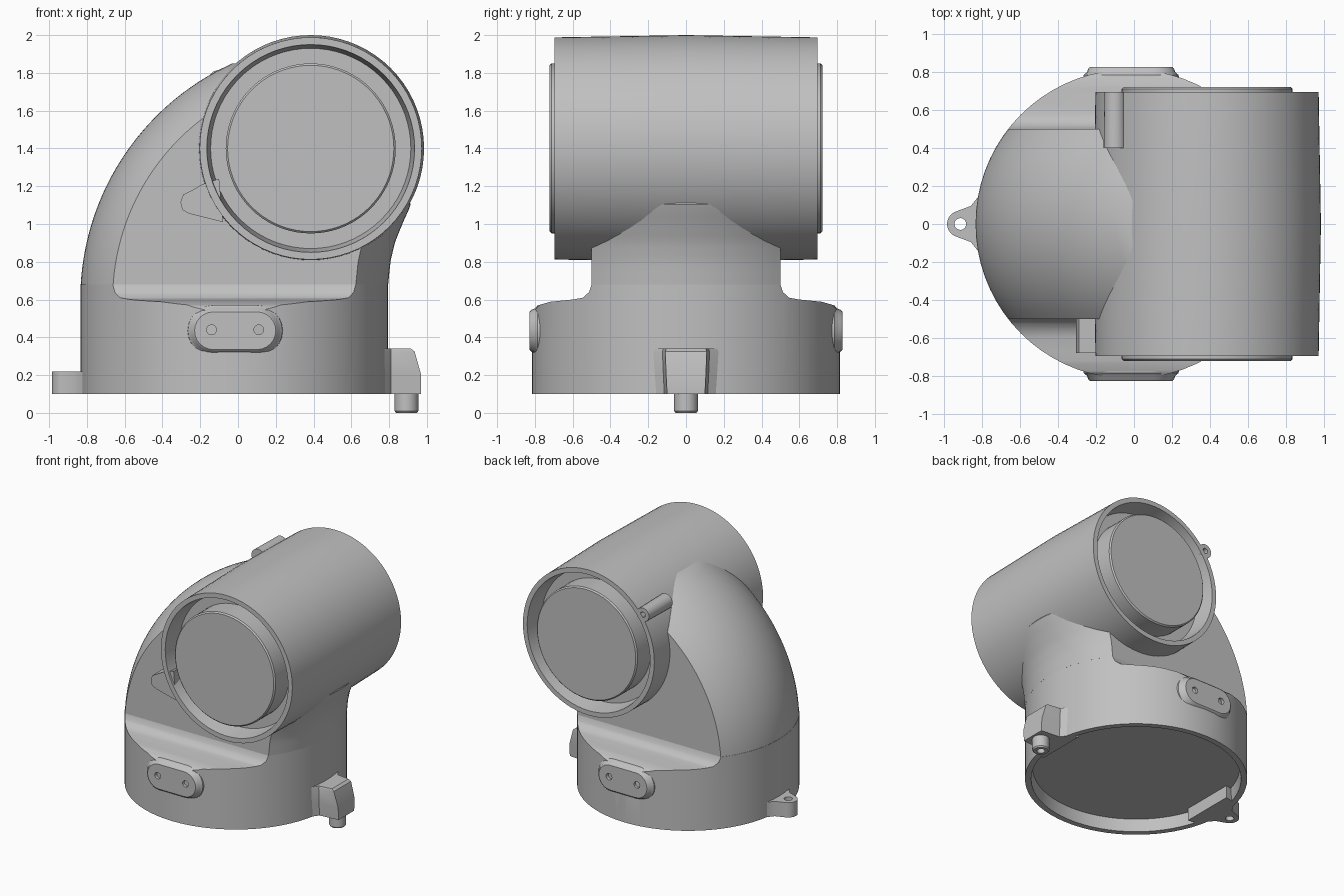
import bpy, bmesh, math

if "Cube" in bpy.data.objects:
    bpy.data.objects.remove(bpy.data.objects["Cube"])

grey = bpy.data.materials.new("housing grey")
grey.use_nodes = True
COLOR = (0.53, 0.53, 0.53, 1)
grey.diffuse_color = COLOR
grey.node_tree.nodes["Principled BSDF"].inputs["Base Color"].default_value = COLOR


def loft(name, rings, angle=35):
    """Skin a stack of equal-length point rings and cap both ends."""
    bm = bmesh.new()
    rows = [[bm.verts.new(p) for p in ring] for ring in rings]
    n = len(rows[0])
    for a, b in zip(rows, rows[1:]):
        for i in range(n):
            bm.faces.new((a[i], a[(i + 1) % n], b[(i + 1) % n], b[i]))
    bm.faces.new(rows[0])
    bm.faces.new(rows[-1])
    bmesh.ops.recalc_face_normals(bm, faces=bm.faces)
    mesh = bpy.data.meshes.new(name)
    bm.to_mesh(mesh)
    bm.free()
    obj = bpy.data.objects.new(name, mesh)
    mesh.materials.append(grey)
    bpy.context.collection.objects.link(obj)
    smooth(obj, angle)
    return obj


def select(obj):
    bpy.ops.object.select_all(action='DESELECT')
    obj.select_set(True)
    bpy.context.view_layer.objects.active = obj


def smooth(obj, angle=35):
    select(obj)
    bpy.ops.object.shade_smooth_by_angle(angle=math.radians(angle))


def lathe(name, profile, axis='Z', a=0, b=0, n=72):
    """Turn (radius, height) pairs round Z at (x, y) or round Y at (x, z)."""
    rings = []
    for r, h in profile:
        ring = []
        for i in range(n):
            t = 2 * math.pi * i / n
            u, v = a + r * math.cos(t), b + r * math.sin(t)
            ring.append((u, v, h) if axis == 'Z' else (u, h, v))
        rings.append(ring)
    return loft(name, rings)


def boolean(obj, tool, operation):
    mod = obj.modifiers.new("cut", 'BOOLEAN')
    mod.operation, mod.object, mod.solver = operation, tool, 'EXACT'
    select(obj)
    bpy.ops.object.modifier_apply(modifier=mod.name)
    bpy.data.objects.remove(tool)
    smooth(obj)


# Round base with a recessed underside, trimmed by the shoulder profile
CX, R = -0.02, 0.815
base = lathe("base_ring", [(0.76, 0.2), (0.77, 0.1), (R, 0.1), (R, 0.68)], a=CX)
half = [(0.5, 0.9), (0.5, 0.68), (0.513, 0.64), (0.545, 0.61), (0.6, 0.6), (0.72, 0.588),
        (0.775, 0.572), (0.805, 0.54), (0.83, 0.45), (0.83, 0)]
section = half + [(-y, z) for y, z in reversed(half)]
boolean(base, loft("shoulder_cutter", [[(x, y, z) for y, z in section] for x in (-1, 1)]),
        'INTERSECT')

# Elbow: domed left side swept round a pivot, flat front and back, flared right side
PIVOT_X, PIVOT_Z, W = 0.539, 0.6, 0.5
FLARE = [(0.68, 0), (0.8, 0.012), (0.9, 0.035), (1.0, 0.075), (1.1, 0.12), (1.85, -0.2)]


def flare(z):
    for (z0, f0), (z1, f1) in zip(FLARE, FLARE[1:]):
        if z <= z1:
            return f0 + (f1 - f0) * (z - z0) / (z1 - z0)
    return FLARE[-1][1]


def elbow_ring(z, n=24):
    ys = [-W + 2 * W * i / n for i in range(n + 1)]
    left, right = [], []
    for y in ys:
        d = math.sqrt(R * R - y * y)
        xr = CX + d + flare(z)
        reach = (PIVOT_X - CX + d) ** 2 - (z - PIVOT_Z) ** 2
        xl = PIVOT_X - math.sqrt(max(reach, 0))
        left.append((min(xl, xr - 0.05), y, z))
        right.append((xr, y, z))
    return left + right[::-1]


levels = 36
loft("elbow_body", [elbow_ring(0.68 + 1.17 * i / levels) for i in range(levels + 1)])

# Cross pipe: tapered shell, grooved ends and a plug in each end
PX, PZ = 0.385, 1.4
end = [(0.44, -0.722), (0.45, -0.712), (0.45, -0.54), (0.53, -0.54), (0.55, -0.695),
       (0.588, -0.695)]
lathe("cross_pipe", end + [(0.6, 0)] + [(r, -y) for r, y in reversed(end)], 'Y', PX, PZ)

# Tongue on the front end of the pipe
tongue = [(-0.1, 1.24), (-0.19, 1.21), (-0.25, 1.175), (-0.29, 1.155), (-0.305, 1.115),
          (-0.295, 1.075), (-0.26, 1.055), (-0.08, 1.01)]
loft("pipe_tongue", [[(x, y, z) for x, z in tongue] for y in (-0.68, -0.45)])

# Screw boss on the back end of the pipe
lathe("pipe_boss", [(0.022, 0.6), (0.022, 0.695), (0.055, 0.695), (0.06, 0.4)],
      'Y', -0.1, 1.755, 24)

# Screw pads on the front and back of the base
def stadium(y, grow, n=12):
    ring = []
    for side in (1, -1):
        for i in range(n + 1):
            t = side * math.pi / 2 - math.pi * i / n
            ring.append((-0.015 + side * 0.115 + (0.11 + grow) * math.cos(t), y,
                         0.435 + (0.11 + grow) * math.sin(t)))
    return ring


for side, label in ((-1, "front"), (1, "back")):
    rings = [(0.7, 0.04), (0.785, 0.025), (0.8, 0.008), (0.82, 0), (0.828, -0.01)]
    pad = loft(label + "_pad", [stadium(side * y, g) for y, g in rings])
    for x in (-0.14, 0.11):
        boolean(pad, lathe("hole_cutter", [(0.026, side * 0.77), (0.026, side * 0.9)],
                           'Y', x, 0.44, 20), 'DIFFERENCE')

# Flat lug with a hole on the right side of the base
LX = -0.915
tip = [(LX + 0.07 * math.cos(t), 0.07 * math.sin(t))
       for t in (math.radians(110 + 10 * i) for i in range(15))]
flank = [(-0.7, 0.22), (-0.79, 0.2), (-0.82, 0.145), (-0.86, 0.095)]
outline = flank + tip + [(x, -y) for x, y in reversed(flank)]
lug = loft("hole_lug", [[(x, y, z) for x, y in outline] for z in (0.1, 0.22)])
boolean(lug, lathe("hole_cutter", [(0.031, 0), (0.031, 0.3)], a=LX, n=24), 'DIFFERENCE')

# Sloped block with a locating pin on the left side of the base
def block_ring(z, x, w):
    side = [(0.7, w + 0.1), (0.77, w + 0.07), (0.81, w + 0.015), (x, w)]
    return [(px, y, z) for px, y in side] + [(px, -y, z) for px, y in reversed(side)]


loft("pin_block", [block_ring(0.1, 0.97, 0.1), block_ring(0.2, 0.97, 0.105),
                   block_ring(0.325, 0.935, 0.11), block_ring(0.34, 0.915, 0.105)], 25)
lathe("locating_pin", [(0.03, 0.06), (0.03, 0), (0.055, 0), (0.063, 0.01), (0.063, 0.13)],
      a=0.892, n=28)
